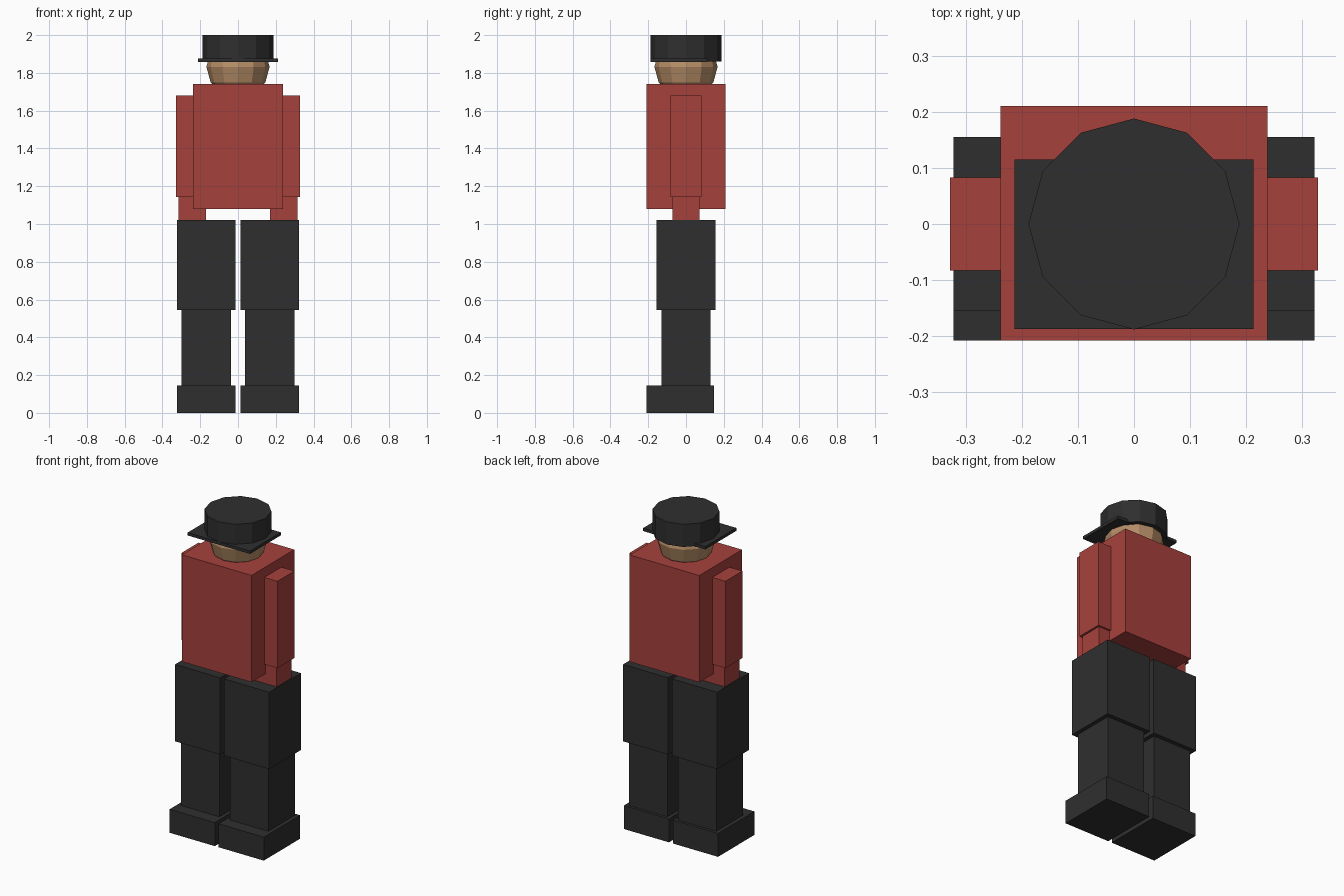
import bpy, bmesh, math
from mathutils import Matrix

if "Cube" in bpy.data.objects:
    bpy.data.objects.remove(bpy.data.objects["Cube"])


def material(name, rgb):
    m = bpy.data.materials.new(name)
    m.diffuse_color = (*rgb, 1)
    m.use_nodes = True
    m.node_tree.nodes["Principled BSDF"].inputs["Base Color"].default_value = m.diffuse_color
    return m


RED = material("coat red", (0.38, 0.053, 0.045))
BLACK = material("soft black", (0.028, 0.028, 0.028))
SKIN = material("skin tan", (0.47, 0.27, 0.135))


def finish(name, bm, mat):
    mesh = bpy.data.meshes.new(name)
    bm.to_mesh(mesh)
    bm.free()
    mesh.materials.append(mat)
    obj = bpy.data.objects.new(name, mesh)
    bpy.context.collection.objects.link(obj)
    return obj


def box(name, mat, x, y, z):
    """Box from (min, max) ranges along each axis."""
    bm = bmesh.new()
    size = [r[1] - r[0] for r in (x, y, z)]
    mid = [(r[0] + r[1]) / 2 for r in (x, y, z)]
    bmesh.ops.create_cube(bm, size=1, matrix=Matrix.Translation(mid) @ Matrix.Diagonal((*size, 1)))
    return finish(name, bm, mat)


def pair(name, mat, x, y, z):
    """The same box on both sides of the body."""
    box("right_" + name, mat, x, y, z)
    box("left_" + name, mat, (-x[1], -x[0]), y, z)


# Body and arms
box("torso", RED, (-0.238, 0.238), (-0.208, 0.21), (1.08, 1.74))
pair("upper_arm", RED, (0.157, 0.328), (-0.083, 0.083), (1.143, 1.68))
pair("forearm", RED, (0.17, 0.315), (-0.072, 0.072), (0.9, 1.143))

# Legs and shoes
pair("thigh", BLACK, (0.013, 0.322), (-0.155, 0.155), (0.545, 1.02))
pair("shin", BLACK, (0.037, 0.298), (-0.13, 0.13), (0.145, 0.545))
pair("shoe", BLACK, (0.013, 0.322), (-0.208, 0.147), (0, 0.145))

# Head: faceted ball
bm = bmesh.new()
bmesh.ops.create_uvsphere(bm, u_segments=12, v_segments=6, radius=0.167,
                          matrix=Matrix.Translation((0, 0, 1.832)))
finish("head", bm, SKIN)

# Hat: twelve-sided crown on a flat rectangular brim
bm = bmesh.new()
bmesh.ops.create_cone(bm, cap_ends=True, segments=12, radius1=0.188, radius2=0.188,
                      depth=0.14, matrix=Matrix.Translation((0, 0, 1.93)))
finish("hat_crown", bm, BLACK)
box("hat_brim", BLACK, (-0.213, 0.213), (-0.187, 0.115), (1.858, 1.876))
